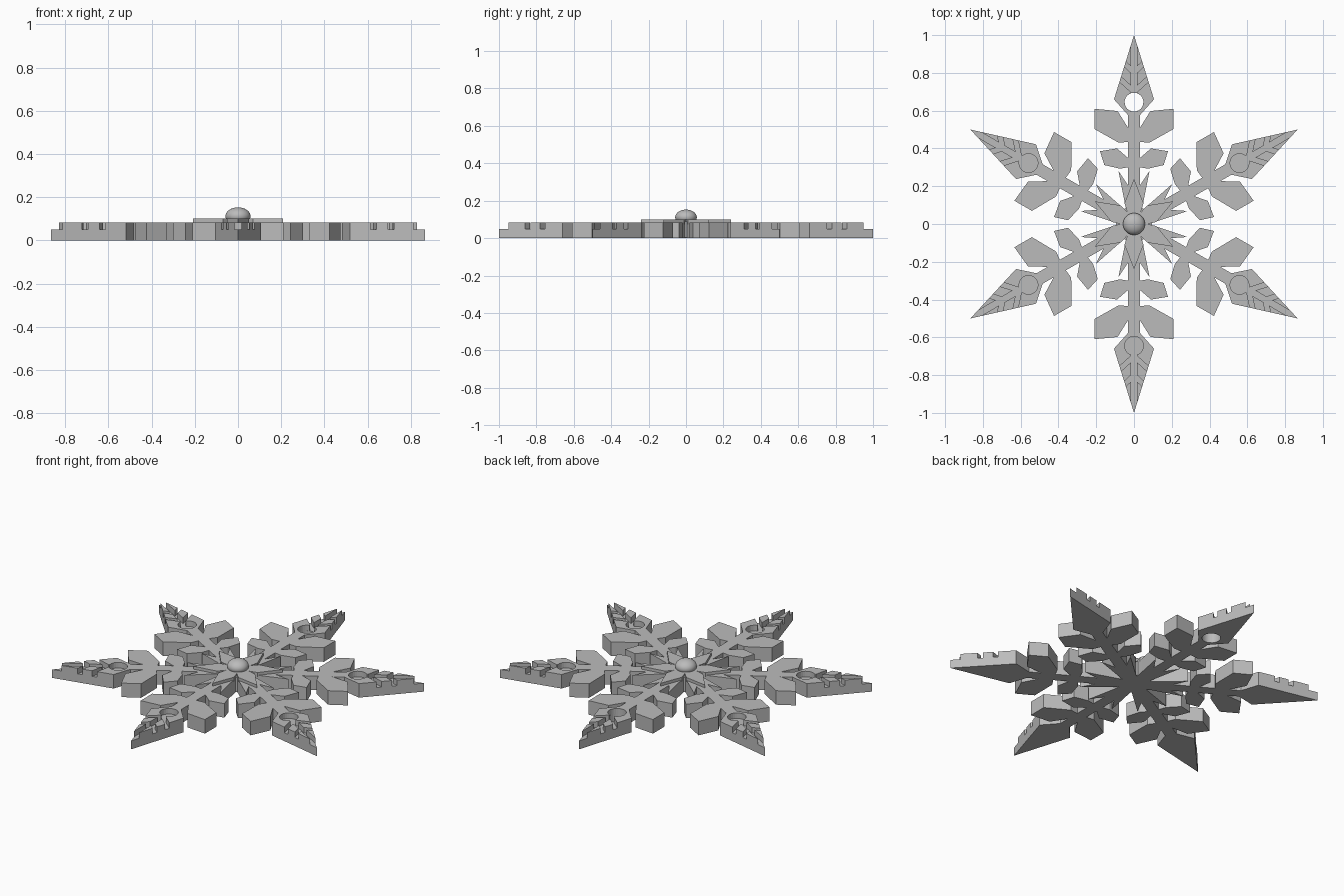
import bpy, bmesh, math
from mathutils import Matrix, Vector

old = bpy.data.objects.get("Cube")
if old:
    bpy.data.objects.remove(old, do_unlink=True)

grey = bpy.data.materials.new("plain_grey")
grey.use_nodes = True
grey.diffuse_color = (0.5, 0.5, 0.5, 1)
grey.node_tree.nodes["Principled BSDF"].inputs["Base Color"].default_value = (0.5, 0.5, 0.5, 1)

ARMS = 6
BODY_TOP, GROOVE_Z = 0.083, 0.05
EYE_Y, EYE_R = 0.645, 0.05


def add_object(name, bm):
    bmesh.ops.recalc_face_normals(bm, faces=bm.faces)
    mesh = bpy.data.meshes.new(name)
    bm.to_mesh(mesh)
    bm.free()
    mesh.materials.append(grey)
    obj = bpy.data.objects.new(name, mesh)
    bpy.context.collection.objects.link(obj)
    return obj


def prism(bm, outline, z0, z1):
    face = bm.faces.new([bm.verts.new((x, y, z0)) for x, y in outline])
    top = bmesh.ops.extrude_face_region(bm, geom=[face])["geom"]
    verts = [v for v in top if isinstance(v, bmesh.types.BMVert)]
    bmesh.ops.translate(bm, verts=verts, vec=(0, 0, z1 - z0))


def turn(points, k):
    rot = Matrix.Rotation(k * math.tau / ARMS, 2)
    return [tuple(rot @ Vector(p)) for p in points]


def six_fold(half):
    """Half an arm, valley to tip, mirrored and repeated around the centre."""
    arm = half + [(-x, y) for x, y in reversed(half[1:-1])]
    return [p for k in range(ARMS) for p in turn(arm, k)]


def cut(target, cutter):
    mod = target.modifiers.new("cut", "BOOLEAN")
    mod.operation, mod.solver, mod.object = "DIFFERENCE", "EXACT", cutter
    cutter.hide_render = True
    deps = bpy.context.evaluated_depsgraph_get()
    mesh = bpy.data.meshes.new_from_object(target.evaluated_get(deps))
    target.modifiers.clear()
    target.data = mesh
    bpy.data.objects.remove(cutter, do_unlink=True)


# Flake body: inner spike, small leaf, large leaf, pointed tip
half_arm = [
    (0.04, 0.069), (0.052, 0.13), (0.082, 0.28), (0.032, 0.205),
    (0.032, 0.3), (0.075, 0.293), (0.157, 0.312), (0.18, 0.385),
    (0.09, 0.4), (0.032, 0.35), (0.032, 0.435), (0.08, 0.43),
    (0.21, 0.503), (0.21, 0.61), (0.087, 0.598), (0.032, 0.51),
    (0.032, 0.577), (0.106, 0.66), (0, 1),
]
bm = bmesh.new()
prism(bm, six_fold(half_arm), 0, BODY_TOP)
body = add_object("flake_body", bm)

# Leaf vein grooves with a round recess, cut into each tip
half_groove = []
for i in range(13):
    a = -math.pi / 2 + i / 12 * (math.pi - 0.326)
    half_groove.append((EYE_R * math.cos(a), EYE_Y + EYE_R * math.sin(a)))
half_groove[0] = (0, EYE_Y - EYE_R)
channel, reach, rise = 0.016, 0.13, 0.103
for low, high in ((0.698, 0.732), (0.8, 0.835)):
    half_groove += [(channel, low), (reach, low + rise),
                    (reach, high + rise), (channel, high)]
half_groove.append((channel, 1.05))
groove = half_groove + [(-x, y) for x, y in reversed(half_groove[1:])]
bm = bmesh.new()
for k in range(ARMS):
    prism(bm, turn(groove, k), GROOVE_Z, 0.2)
cut(body, add_object("groove_cutter", bm))

# Hanging hole through the back arm
bm = bmesh.new()
bmesh.ops.create_cone(bm, cap_ends=True, segments=24, radius1=EYE_R, radius2=EYE_R,
                      depth=0.4, matrix=Matrix.Translation((0, EYE_Y, 0)))
cut(body, add_object("hole_cutter", bm))

# Raised centre star
bm = bmesh.new()
prism(bm, six_fold([(0.036, 0.062), (0.05, 0.11), (0, 0.24)]), BODY_TOP - 0.01, 0.1)
add_object("centre_star", bm)

# Hub disc
bm = bmesh.new()
bmesh.ops.create_cone(bm, cap_ends=True, segments=24, radius1=0.095, radius2=0.095,
                      depth=0.086, matrix=Matrix.Translation((0, 0, 0.045)))
add_object("hub_disc", bm)

# Centre bead
bm = bmesh.new()
bmesh.ops.create_uvsphere(bm, u_segments=32, v_segments=16, radius=0.058,
                          matrix=Matrix.Translation((0, 0, 0.112)) @ Matrix.Diagonal((1, 1, 0.7, 1)))
bead = add_object("centre_bead", bm)
for poly in bead.data.polygons:
    poly.use_smooth = True
